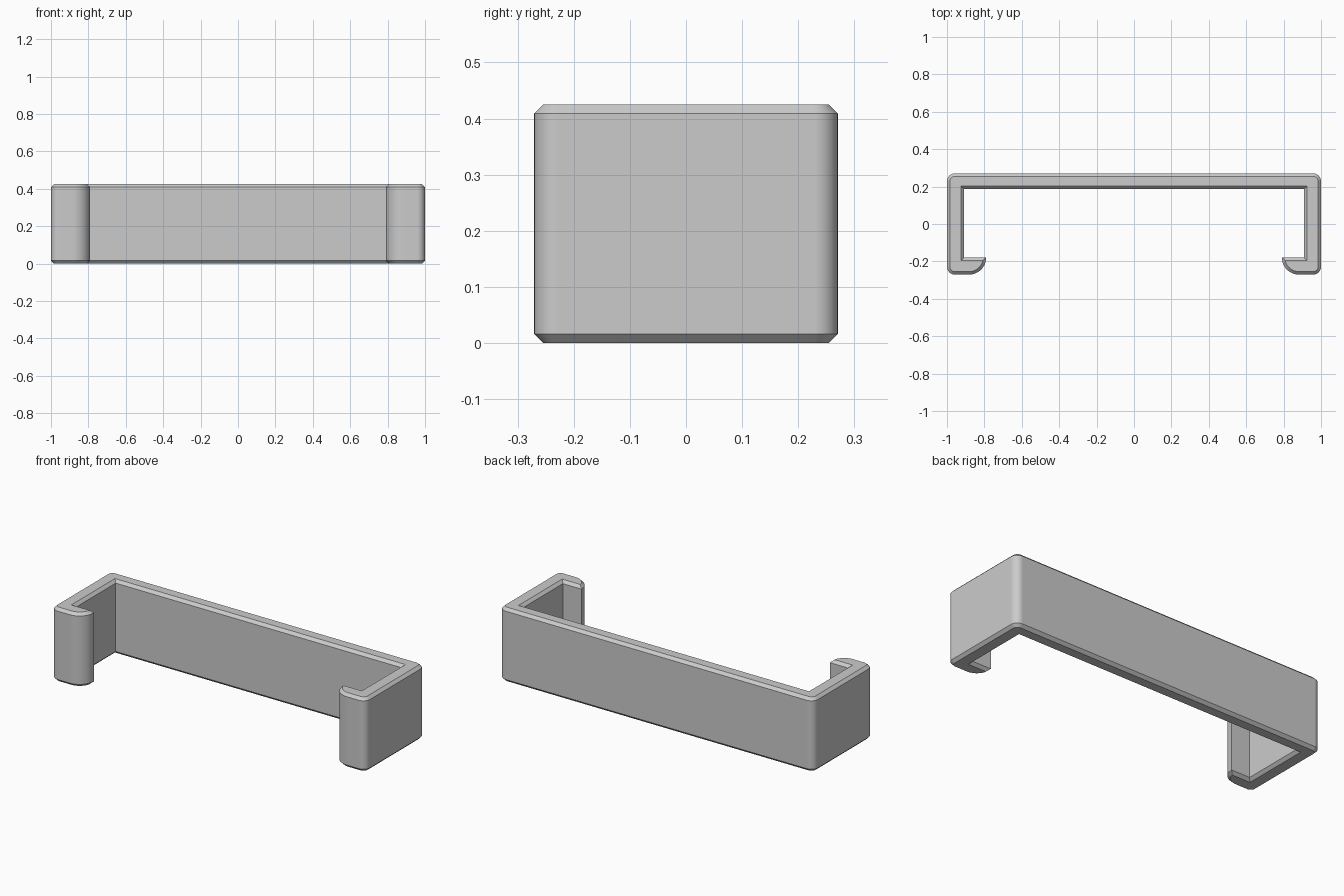
import bpy
import bmesh
from math import cos, sin, radians

cube = bpy.data.objects.get("Cube")
if cube:
    bpy.data.objects.remove(cube, do_unlink=True)

HEIGHT = 0.425
CHAMFER = 0.016
HALF_W, HALF_D = 1.0, 0.2705
CORNER = 0.042
HOOK = 0.092


def arc(cx, cy, r, start, end, steps):
    return [(cx + r * cos(radians(start + (end - start) * i / steps)),
             cy + r * sin(radians(start + (end - start) * i / steps)))
            for i in range(steps + 1)]


# Plain grey plastic
grey = bpy.data.materials.new("grey plastic")
grey.use_nodes = True
colour = (0.6, 0.6, 0.6, 1)
grey.diffuse_color = colour
grey.node_tree.nodes["Principled BSDF"].inputs["Base Color"].default_value = colour

# Left half of the clip outline: inner back corner, inner hook corner,
# hook tip with a small flat, rounded hook, then the two rounded outer corners
tip_x, hook_y = 0.79, -0.1785
half = [(0.908, 0.186), (0.908, hook_y), (tip_x, hook_y)]
half += arc(tip_x + HOOK, hook_y, HOOK, 198, 270, 9)
half += arc(HALF_W - CORNER, -HALF_D + CORNER, CORNER, -90, 0, 8)
half += arc(HALF_W - CORNER, HALF_D - CORNER, CORNER, 0, 90, 8)
outline = half + [(-x, y) for x, y in reversed(half)]

# Extrude the outline and chamfer the top and bottom rims
bm = bmesh.new()
base = bm.faces.new([bm.verts.new((x, y, 0)) for x, y in outline])
side = bmesh.ops.extrude_face_region(bm, geom=[base])
bmesh.ops.translate(bm, vec=(0, 0, HEIGHT),
                    verts=[g for g in side["geom"] if isinstance(g, bmesh.types.BMVert)])
bmesh.ops.recalc_face_normals(bm, faces=bm.faces)
rims = [e for e in bm.edges if abs(e.verts[0].co.z - e.verts[1].co.z) < 1e-5]
bmesh.ops.bevel(bm, geom=rims, offset=CHAMFER, offset_type='OFFSET',
                segments=1, profile=0.5, affect='EDGES', clamp_overlap=False)
bmesh.ops.recalc_face_normals(bm, faces=bm.faces)

# Split the U-shaped caps into simple straight pieces
caps = [f for f in bm.faces if len(f.verts) > 4]
bmesh.ops.triangulate(bm, faces=caps, ngon_method='EAR_CLIP')

mesh = bpy.data.meshes.new("clip_bracket")
bm.to_mesh(mesh)
bm.free()
mesh.materials.append(grey)
clip = bpy.data.objects.new("clip_bracket", mesh)
bpy.context.collection.objects.link(clip)

# Smooth rounded corners, crisp chamfers, even shading on the flats
bpy.ops.object.select_all(action='DESELECT')
clip.select_set(True)
bpy.context.view_layer.objects.active = clip
bpy.ops.object.shade_smooth_by_angle(angle=radians(30))
weighted = clip.modifiers.new("flat_shading", 'WEIGHTED_NORMAL')
weighted.keep_sharp = True
